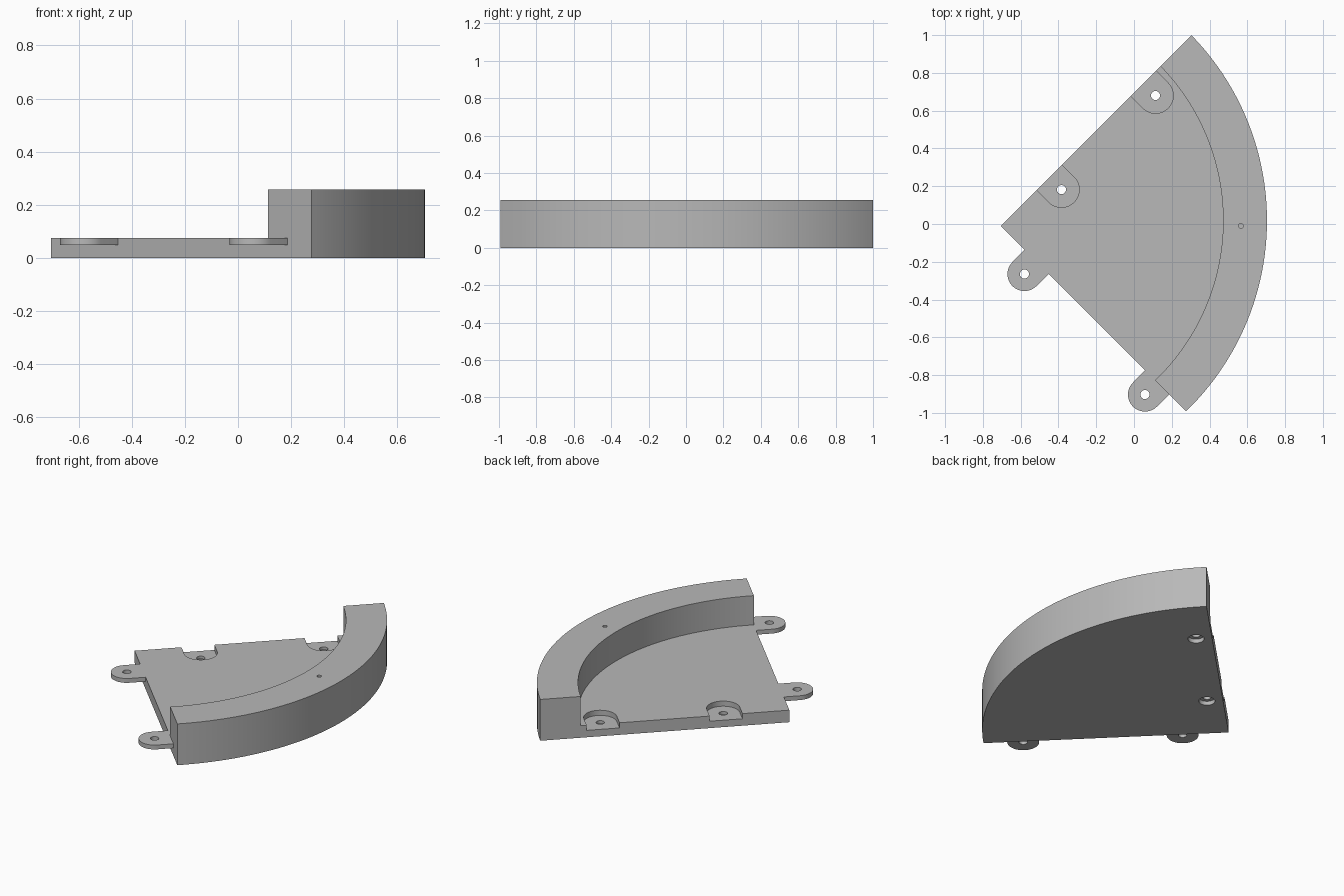
import bpy
import bmesh
from math import atan2, cos, hypot, pi, radians, sin

default = bpy.data.objects.get("Cube")
if default:
    bpy.data.objects.remove(default, do_unlink=True)

grey = bpy.data.materials.new("plain grey")
grey.use_nodes = True
grey.diffuse_color = (0.48, 0.48, 0.48, 1)
grey.node_tree.nodes["Principled BSDF"].inputs["Base Color"].default_value = grey.diffuse_color

# Shared sizes
PLATE_TOP, WALL_TOP, POCKET_FLOOR, TAB_BOTTOM = 0.075, 0.257, 0.043, 0.048
APEX = (-0.705, -0.01)
CENTRE = (-0.70, 0.018)
OUTER, INNER = 1.404, 1.172
HOLE = 0.024


def prism(name, outline, z0, z1):
    """Extrude a closed outline between two heights."""
    bm = bmesh.new()
    face = bm.faces.new([bm.verts.new((x, y, z0)) for x, y in outline])
    top = bmesh.ops.extrude_face_region(bm, geom=[face])["geom"]
    for v in top:
        if isinstance(v, bmesh.types.BMVert):
            v.co.z = z1
    bmesh.ops.recalc_face_normals(bm, faces=bm.faces)
    mesh = bpy.data.meshes.new(name)
    bm.to_mesh(mesh)
    bm.free()
    mesh.materials.append(grey)
    obj = bpy.data.objects.new(name, mesh)
    bpy.context.collection.objects.link(obj)
    return obj


def arc(centre, radius, a0, a1, steps):
    return [(centre[0] + radius * cos(a0 + (a1 - a0) * i / steps),
             centre[1] + radius * sin(a0 + (a1 - a0) * i / steps))
            for i in range(steps + 1)]


def disc(centre, radius):
    return arc(centre, radius, 0, 2 * pi, 32)[:-1]


def edge_point(radius, side):
    """Point where a straight 45 degree edge meets an arc of this radius."""
    lo, hi = 0, 2
    for _ in range(40):
        t = (lo + hi) / 2
        p = (APEX[0] + t, APEX[1] + side * t)
        if hypot(p[0] - CENTRE[0], p[1] - CENTRE[1]) < radius:
            lo = t
        else:
            hi = t
    return p


def sector_arc(radius, steps=72):
    ends = [edge_point(radius, s) for s in (-1, 1)]
    a0, a1 = [atan2(p[1] - CENTRE[1], p[0] - CENTRE[0]) for p in ends]
    return arc(CENTRE, radius, a0, a1, steps)


def tongue(centre, radius, length, heading):
    """Half round end with straight sides running along the heading."""
    pts = arc(centre, radius, heading + pi / 2, heading + 3 * pi / 2, 24)
    dx, dy = length * cos(heading), length * sin(heading)
    return pts + [(pts[-1][0] + dx, pts[-1][1] + dy), (pts[0][0] + dx, pts[0][1] + dy)]


def cut(obj, outline, z0, z1):
    cutter = prism("cutter", outline, z0, z1)
    mod = obj.modifiers.new("cut", "BOOLEAN")
    mod.operation, mod.solver, mod.object = "DIFFERENCE", "EXACT", cutter
    bpy.context.view_layer.objects.active = obj
    bpy.ops.object.modifier_apply(modifier=mod.name)
    bpy.data.objects.remove(cutter, do_unlink=True)


# Base plate with open pockets, screw holes and counterbores underneath
plate = prism("base_plate", [APEX] + sector_arc(INNER), 0, PLATE_TOP)
for spot in [(-0.384, 0.182), (0.114, 0.68)]:
    cut(plate, tongue(spot, 0.094, 0.2, radians(135)), POCKET_FLOOR, 0.2)
    cut(plate, disc(spot, HOLE), -0.1, 0.2)
    cut(plate, disc(spot, 0.046), -0.1, 0.025)

# Curved wall with a small blind hole on top
wall = prism("curved_wall", sector_arc(OUTER) + sector_arc(INNER)[::-1], 0, WALL_TOP)
cut(wall, disc((0.566, -0.01), 0.013), 0.15, 0.4)

# Mounting tabs
tabs = []
for name, spot in [("inner_tab", (-0.58, -0.265)), ("outer_tab", (0.058, -0.903))]:
    tab = prism(name, tongue(spot, 0.09, 0.092, radians(45)), TAB_BOTTOM, PLATE_TOP)
    cut(tab, disc(spot, HOLE), -0.1, 0.2)
    tabs.append(tab)

# Smooth curves, sharp corners
bpy.ops.object.select_all(action="DESELECT")
for obj in [plate, wall] + tabs:
    obj.select_set(True)
bpy.ops.object.shade_smooth_by_angle(angle=radians(30))
